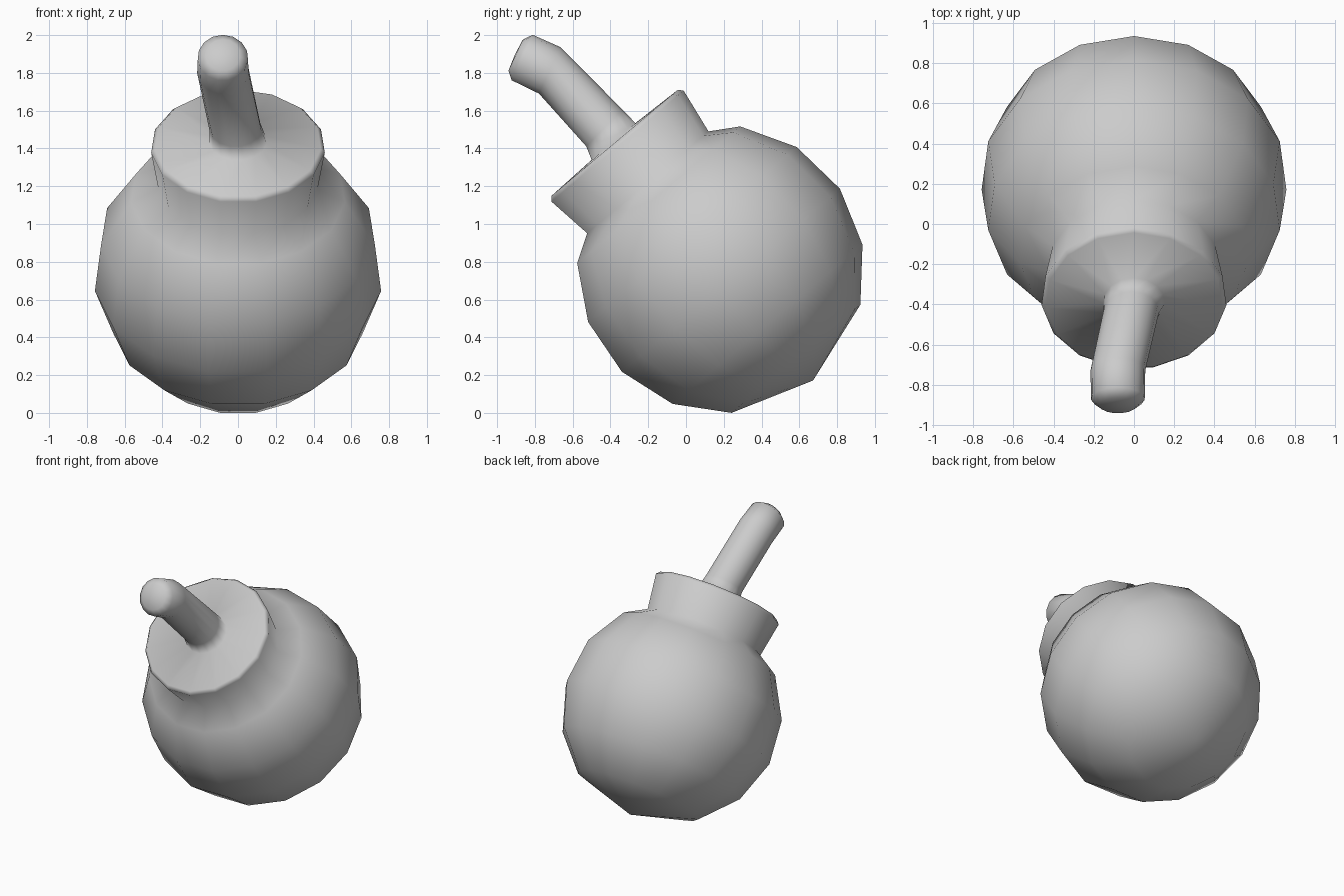
import bpy, bmesh
from math import sin, cos, radians, pi
from mathutils import Vector

if "Cube" in bpy.data.objects:
    bpy.data.objects.remove(bpy.data.objects["Cube"])

SIDES = 15
TILT = 40                       # lean of the main axis towards the front
CENTRE = Vector((0, 0.18, 0.758))
R = 0.766


def frame(tilt):
    """Axis direction and in-ring 'back' direction for a lean angle."""
    a = radians(tilt)
    return Vector((0, -sin(a), cos(a))), Vector((0, cos(a), sin(a)))


def add_ring(bm, centre, radius, tilt):
    _, back = frame(tilt)
    side = Vector((1, 0, 0))
    return [bm.verts.new(Vector(centre) + radius * (cos(2 * pi * i / SIDES) * back
                                                    - sin(2 * pi * i / SIDES) * side))
            for i in range(SIDES)]


axis, _ = frame(TILT)
rings = []                      # (centre, radius, lean)

# round body: latitude rings measured from the lower pole
for ang in (36, 60, 84, 108, 132):
    a = radians(ang)
    rings.append((CENTRE - axis * R * cos(a), R * sin(a), TILT))

# flared neck with a small bevelled rim
for t, r in ((0.60, 0.424), (0.85, 0.462), (0.873, 0.441)):
    rings.append((CENTRE + axis * t, r, TILT))

# bent fuse growing out of the neck's flat top
rings += [((0, -0.385, 1.436), 0.153, 40),
          ((-0.014, -0.433, 1.507), 0.138, 45),
          ((-0.08, -0.722, 1.812), 0.137, 65),
          ((-0.08, -0.868, 1.880), 0.134, 65),
          ((-0.08, -0.902, 1.894), 0.092, 65)]

bm = bmesh.new()
loops = [add_ring(bm, *r) for r in rings]
for lo, hi in zip(loops, loops[1:]):
    for i in range(SIDES):
        j = (i + 1) % SIDES
        bm.faces.new((lo[i], lo[j], hi[j], hi[i]))

# closing fans at the lower pole and the fuse tip
pole = bm.verts.new(CENTRE - axis * R)
tip = bm.verts.new(Vector(rings[-1][0]) + frame(65)[0] * 0.005)
for loop, point in ((loops[0], pole), (loops[-1], tip)):
    for i in range(SIDES):
        bm.faces.new((loop[i], loop[(i + 1) % SIDES], point))

bmesh.ops.recalc_face_normals(bm, faces=bm.faces)
for f in bm.faces:
    f.smooth = True
mesh = bpy.data.meshes.new("round_body_neck_and_fuse")
bm.to_mesh(mesh)
bm.free()
obj = bpy.data.objects.new("round_body_neck_and_fuse", mesh)
bpy.context.collection.objects.link(obj)
